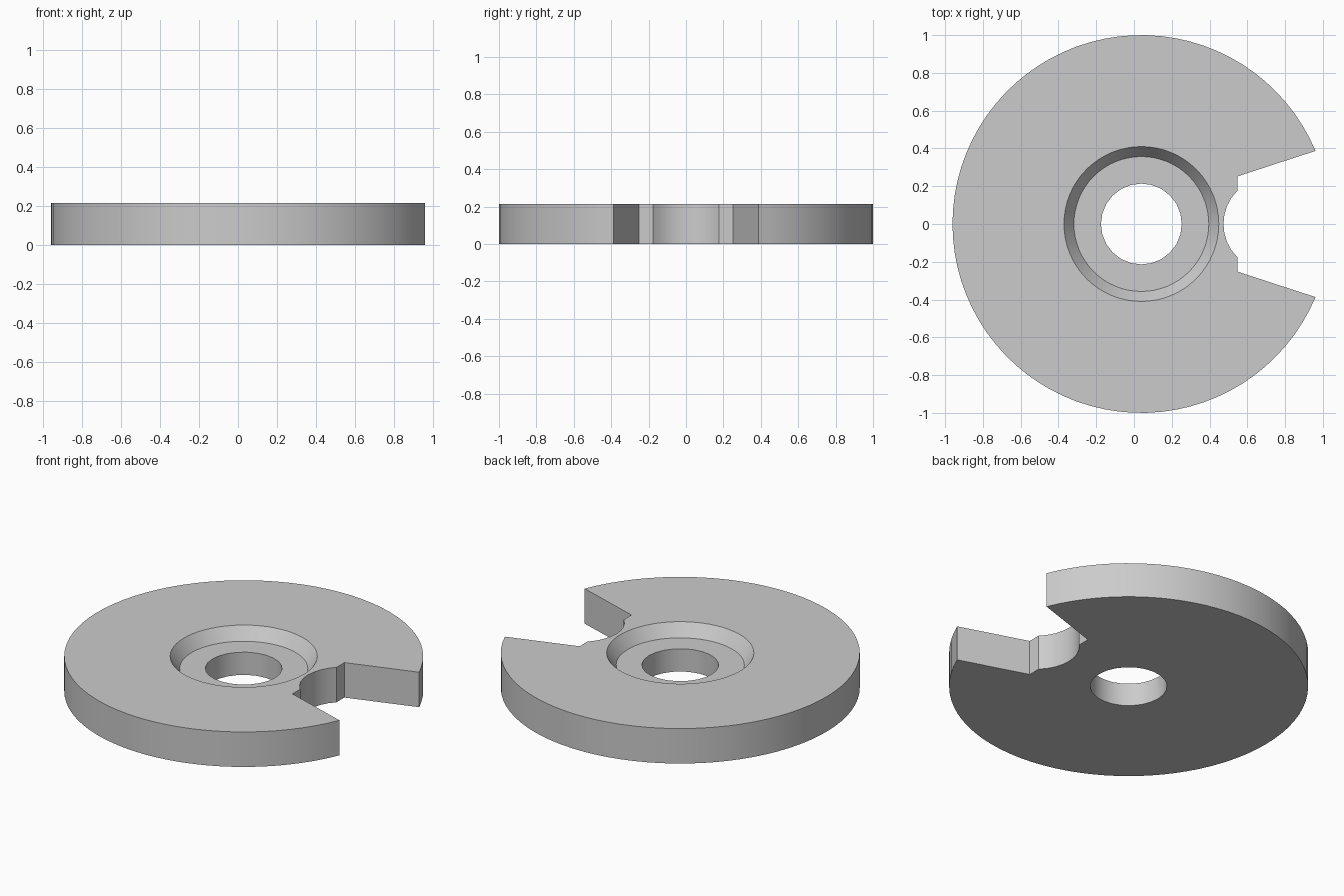
import bpy, bmesh
from math import sin, cos, radians, pi, asin, atan2

cube = bpy.data.objects.get("Cube")
if cube:
    bpy.data.objects.remove(cube, do_unlink=True)

CX, HEIGHT = 0.039, 0.215

grey = bpy.data.materials.new("light grey")
grey.use_nodes = True
colour = (0.6, 0.6, 0.6, 1)
grey.diffuse_color = colour
grey.node_tree.nodes["Principled BSDF"].inputs["Base Color"].default_value = colour


def arc(cx, radius, start, end, steps):
    """Points on an arc centred on the x axis, ends included."""
    angles = [start + (end - start) * i / steps for i in range(steps + 1)]
    return [(cx + radius * cos(a), radius * sin(a)) for a in angles]


def make_object(name, bm):
    bmesh.ops.recalc_face_normals(bm, faces=bm.faces)
    mesh = bpy.data.meshes.new(name)
    bm.to_mesh(mesh)
    bm.free()
    mesh.materials.append(grey)
    obj = bpy.data.objects.new(name, mesh)
    bpy.context.collection.objects.link(obj)
    return obj


# Disc outline: rim, tapered notch, and rounded relief at the notch root
mouth = atan2(0.387, 0.922)
rim = arc(CX, 1.0, mouth, 2 * pi - mouth, 72)
root_x, root_y, relief_r, relief_y = 0.547, 0.252, 0.248, 0.176
half = asin(relief_y / relief_r)
relief = arc(root_x + relief_r * cos(half), relief_r, pi + half, pi - half, 8)
outline = rim + [(root_x, -root_y)] + relief + [(root_x, root_y)]

bm = bmesh.new()
base = bm.faces.new([bm.verts.new((x, y, 0)) for x, y in outline])
top = bmesh.ops.extrude_face_region(bm, geom=[base], use_keep_orig=True)
bmesh.ops.translate(bm, vec=(0, 0, HEIGHT),
                    verts=[v for v in top["geom"] if isinstance(v, bmesh.types.BMVert)])
disc = make_object("notched_disc", bm)


# Round cutters: through bore and tapered recess
def cutter(name, r_low, r_high, z_low, z_high, sides):
    bm = bmesh.new()
    rings = [[bm.verts.new((x, y, z)) for x, y in arc(CX, r, 0, 2 * pi, sides)[:-1]]
             for r, z in ((r_low, z_low), (r_high, z_high))]
    for ring in rings:
        bm.faces.new(ring)
    for i in range(sides):
        j = (i + 1) % sides
        bm.faces.new((rings[0][i], rings[0][j], rings[1][j], rings[1][i]))
    obj = make_object(name, bm)
    obj.hide_render = True
    return obj


floor, slope, over = 0.14, 0.053 / 0.075, 0.05
cutters = [
    cutter("recess_cutter", 0.357, 0.41 + slope * over, floor, HEIGHT + over, 64),
    cutter("bore_cutter", 0.214, 0.214, -0.1, HEIGHT + 0.1, 24),
]

bpy.ops.object.select_all(action="DESELECT")
bpy.context.view_layer.objects.active = disc
disc.select_set(True)
for tool in cutters:
    cut = disc.modifiers.new(tool.name, "BOOLEAN")
    cut.operation, cut.solver, cut.object = "DIFFERENCE", "EXACT", tool
    bpy.ops.object.modifier_apply(modifier=cut.name)
    bpy.data.objects.remove(tool, do_unlink=True)

bpy.ops.object.shade_smooth_by_angle(angle=radians(30))
